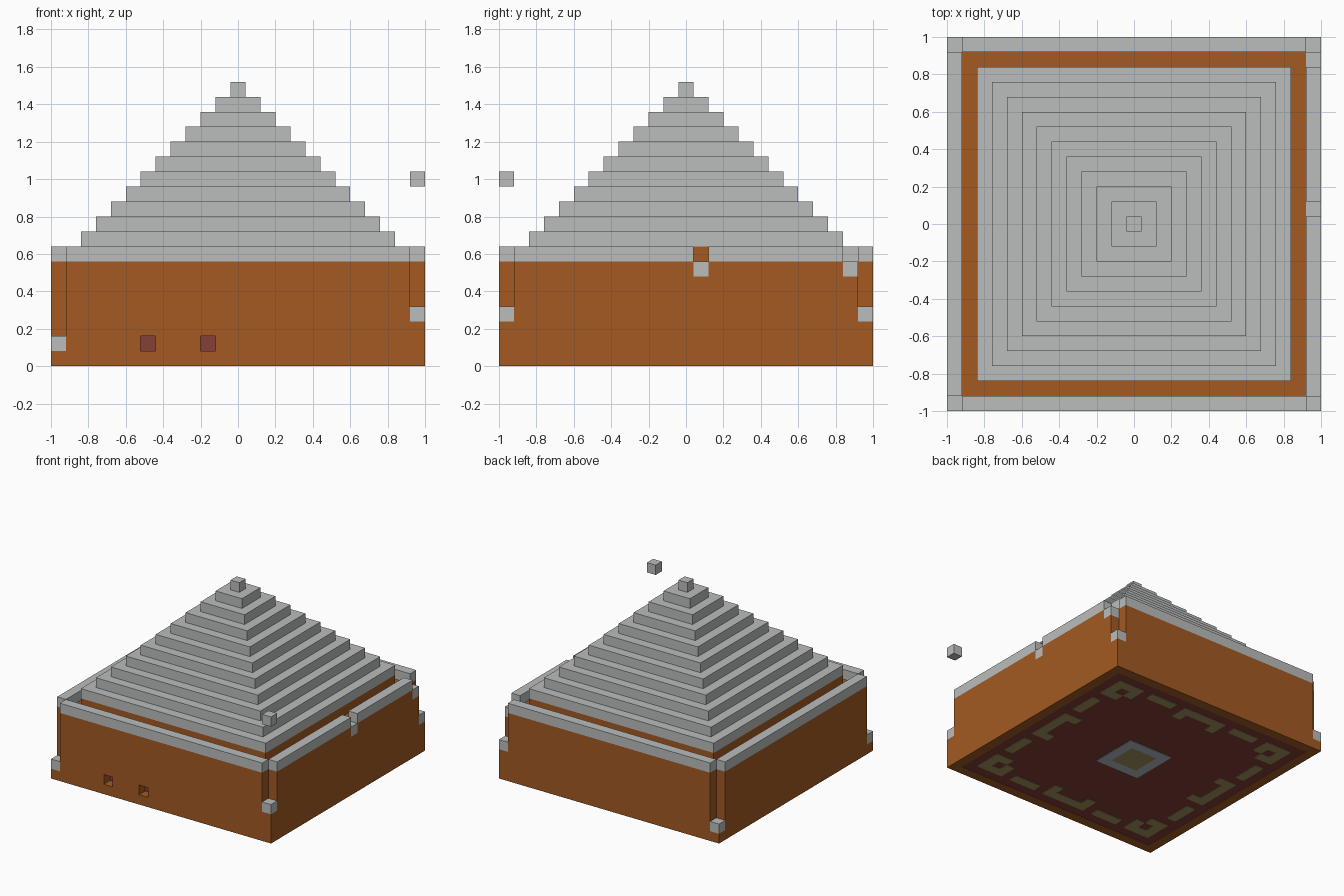
import bpy
import bmesh
from mathutils import Matrix, Vector

cube = bpy.data.objects.get("Cube")
if cube:
    bpy.data.objects.remove(cube, do_unlink=True)

U = 0.08      # block size
N = 25        # blocks along each side


def material(name, rgb):
    lin = [((c / 255 + 0.055) / 1.055) ** 2.4 for c in rgb] + [1.0]
    m = bpy.data.materials.new(name)
    m.use_nodes = True
    m.diffuse_color = lin
    bsdf = next(n for n in m.node_tree.nodes if n.type == "BSDF_PRINCIPLED")
    bsdf.inputs["Base Color"].default_value = lin
    return m


STONE = material("pale_stone", (187, 190, 190))
ORANGE = material("orange_clay", (163, 90, 34))
RED = material("dark_red_floor", (134, 64, 55))
OLIVE = material("olive_tile", (165, 147, 95))
SLATE = material("slate_tile", (180, 190, 198))


def blocks(name, mat, boxes):
    """One object from boxes given as block ranges (x0, x1, y0, y1, z0, z1)."""
    bm = bmesh.new()
    for x0, x1, y0, y1, z0, z1 in boxes:
        lo = Vector((x0 - N / 2, y0 - N / 2, z0)) * U
        hi = Vector((x1 - N / 2, y1 - N / 2, z1)) * U
        place = Matrix.Translation((lo + hi) / 2) @ Matrix.Diagonal((*(hi - lo), 1))
        bmesh.ops.create_cube(bm, size=1, matrix=place)
    mesh = bpy.data.meshes.new(name)
    bm.to_mesh(mesh)
    bm.free()
    mesh.materials.append(mat)
    obj = bpy.data.objects.new(name, mesh)
    bpy.context.scene.collection.objects.link(obj)
    return obj


E = N - 1     # last block
T = 0.05      # tile thickness in blocks

# Solid inside: red floor, clay fill forming the gutter, raised plinth
blocks("red_floor", RED, [(1, E, 1, E, T, 2)])
blocks("clay_core", ORANGE, [(1, E, 1, E, 2, 7)])
blocks("pyramid_plinth", ORANGE, [(2, E - 1, 2, E - 1, 7, 8)])

# Stepped roof
blocks("stepped_roof", STONE,
       [(2 + i, E - 1 - i, 2 + i, E - 1 - i, 8 + i, 9 + i) for i in range(11)])

# Outer walls: two small openings in front, two slots at the top of the right wall
openings = [(1, 6), (7, 10), (11, E)]
slots = [13, 23]
spans = [(1, 13), (14, 23)]
blocks("front_wall", ORANGE,
       [(1, E, 0, 1, 0, 1), (1, E, 0, 1, 2, 7)]
       + [(a, b, 0, 1, 1, 2) for a, b in openings])
blocks("back_wall", ORANGE, [(1, E, E, N, 0, 7)])
blocks("left_side_wall", ORANGE, [(0, 1, 1, E, 0, 7)])
blocks("right_side_wall", ORANGE,
       [(E, N, 1, E, 0, 6)] + [(E, N, a, b, 6, 7) for a, b in spans])

# Stone coping on the walls
blocks("wall_coping", STONE,
       [(1, E, 0, 1, 7, 8), (1, E, E, N, 7, 8), (0, 1, 1, E, 7, 8)]
       + [(E, N, a, b, 7, 8) for a, b in spans])
blocks("slot_stones", STONE, [(E, N, s, s + 1, 6, 7) for s in slots])

# Corner posts, each capped by a stone
posts = [(x, y, 1 if x == 0 else 3) for x in (0, E) for y in (0, E)]
blocks("corner_posts", ORANGE, [(x, x + 1, y, y + 1, 0, h) for x, y, h in posts])
blocks("corner_stones", STONE, [(x, x + 1, y, y + 1, h, h + 1) for x, y, h in posts])
blocks("floating_stone", STONE, [(E, N, 0, 1, 12, 13)])

# Tiles under the floor: broken border with knobs, and a centre square
gaps = (5, 9, 15, 19)
knobs = (4, 10, 14, 20)
cells = set()
for t in range(2, 23):
    for ring, keep in ((2, t not in gaps), (3, t in knobs)):
        if keep:
            far = E - ring
            cells |= {(t, ring), (t, far), (ring, t), (far, t)}
blocks("border_tiles", OLIVE, [(x, x + 1, y, y + 1, 0, T) for x, y in sorted(cells)])
blocks("centre_frame", SLATE,
       [(10, 15, 10, 11, 0, T), (10, 15, 14, 15, 0, T),
        (10, 11, 11, 14, 0, T), (14, 15, 11, 14, 0, T)])
blocks("centre_tile", OLIVE, [(11, 14, 11, 14, 0, T)])
